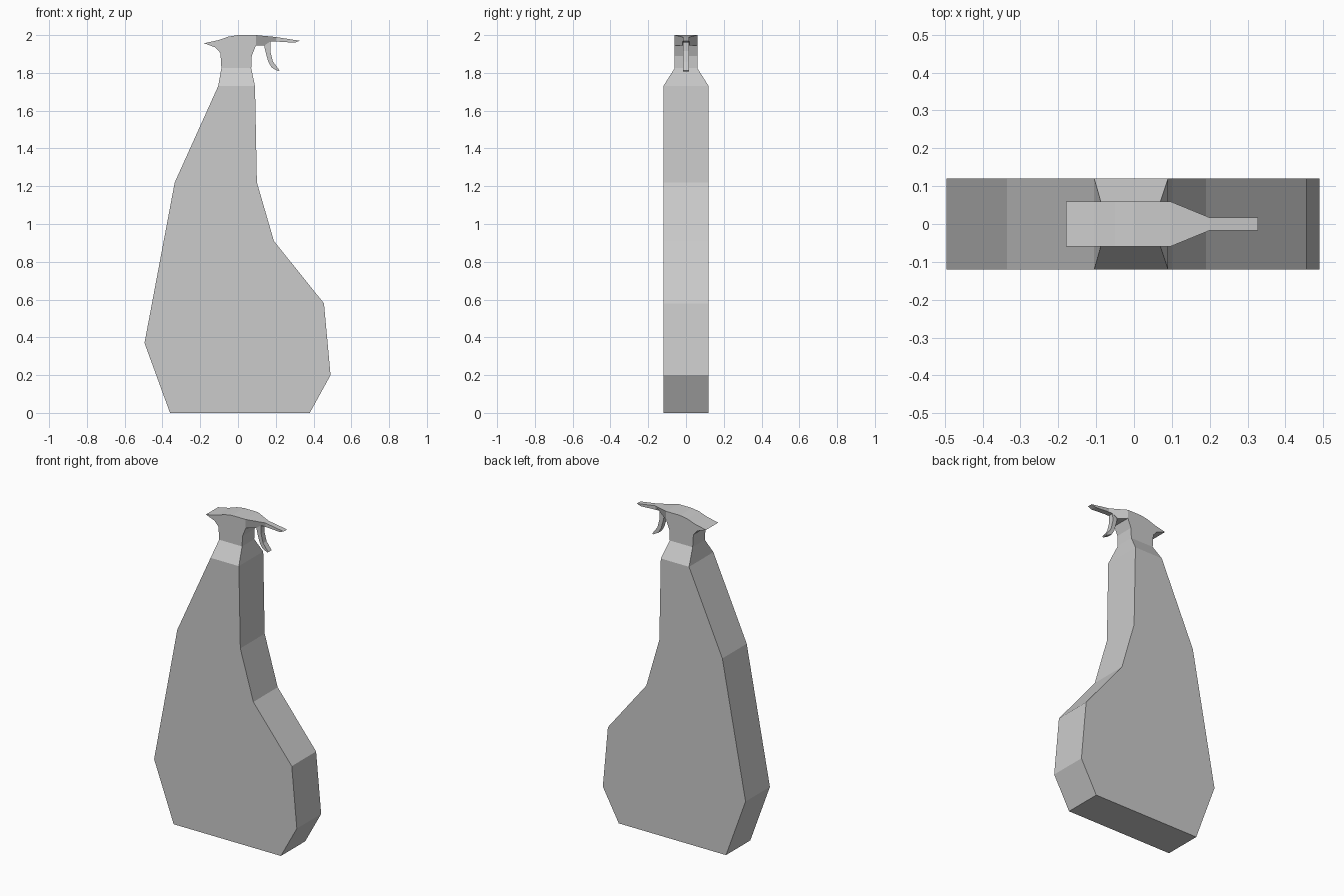
import bpy, bmesh

if "Cube" in bpy.data.objects:
    bpy.data.objects.remove(bpy.data.objects["Cube"])


def slab(name, profile, depth, open_edges=()):
    """Mirror an x-z profile to y = -d and y = +d, then join the rims.
    depth is one half-depth or one per point; open_edges are left unfilled
    where the slab meets its neighbour."""
    n = len(profile)
    d = depth if isinstance(depth, (list, tuple)) else [depth] * n
    bm = bmesh.new()
    front = [bm.verts.new((x, -h, z)) for (x, z), h in zip(profile, d)]
    back = [bm.verts.new((x, h, z)) for (x, z), h in zip(profile, d)]
    bm.faces.new(front)
    bm.faces.new(back[::-1])
    for i in range(n):
        if i not in open_edges:
            j = (i + 1) % n
            bm.faces.new((front[j], front[i], back[i], back[j]))
    mesh = bpy.data.meshes.new(name)
    bm.to_mesh(mesh)
    bm.free()
    obj = bpy.data.objects.new(name, mesh)
    bpy.context.collection.objects.link(obj)
    return obj


# Flat bottle body (counter-clockwise from the bottom left)
slab("bottle_body", [
    (-0.36, 0), (0.38, 0), (0.49, 0.20), (0.455, 0.58), (0.19, 0.91),
    (0.10, 1.22), (0.09, 1.73), (-0.105, 1.73), (-0.335, 1.22),
    (-0.495, 0.37)], 0.12, open_edges=(6,))

# Shoulder narrowing into the neck
slab("shoulder", [(-0.105, 1.73), (0.09, 1.73), (0.07, 1.825), (-0.088, 1.825)],
     [0.12, 0.12, 0.06, 0.06], open_edges=(0, 2))

# Neck and sprayer head with the rear overhang
slab("sprayer_head", [
    (-0.088, 1.825), (0.07, 1.825), (0.073, 1.89), (0.095, 1.945),
    (0.095, 2.0), (0.0, 2.0), (-0.05, 1.992), (-0.105, 1.973),
    (-0.18, 1.957), (-0.12, 1.935), (-0.093, 1.905)], 0.06,
    open_edges=(0, 3))

# Tapered front of the head
slab("nozzle_taper", [(0.095, 1.945), (0.14, 1.945), (0.17, 1.966),
                      (0.20, 1.966), (0.20, 1.99), (0.095, 2.0)],
     [0.06, 0.02, 0.018, 0.017, 0.017, 0.06], open_edges=(3, 5))

# Slim spout
slab("nozzle", [(0.20, 1.966), (0.30, 1.96), (0.327, 1.97), (0.20, 1.99)],
     0.017, open_edges=(3,))

# Curved trigger
slab("trigger", [(0.138, 1.946), (0.146, 1.91), (0.16, 1.86), (0.178, 1.828),
                 (0.215, 1.808), (0.22, 1.813), (0.185, 1.86), (0.171, 1.915),
                 (0.172, 1.968)], 0.017, open_edges=(8,))
